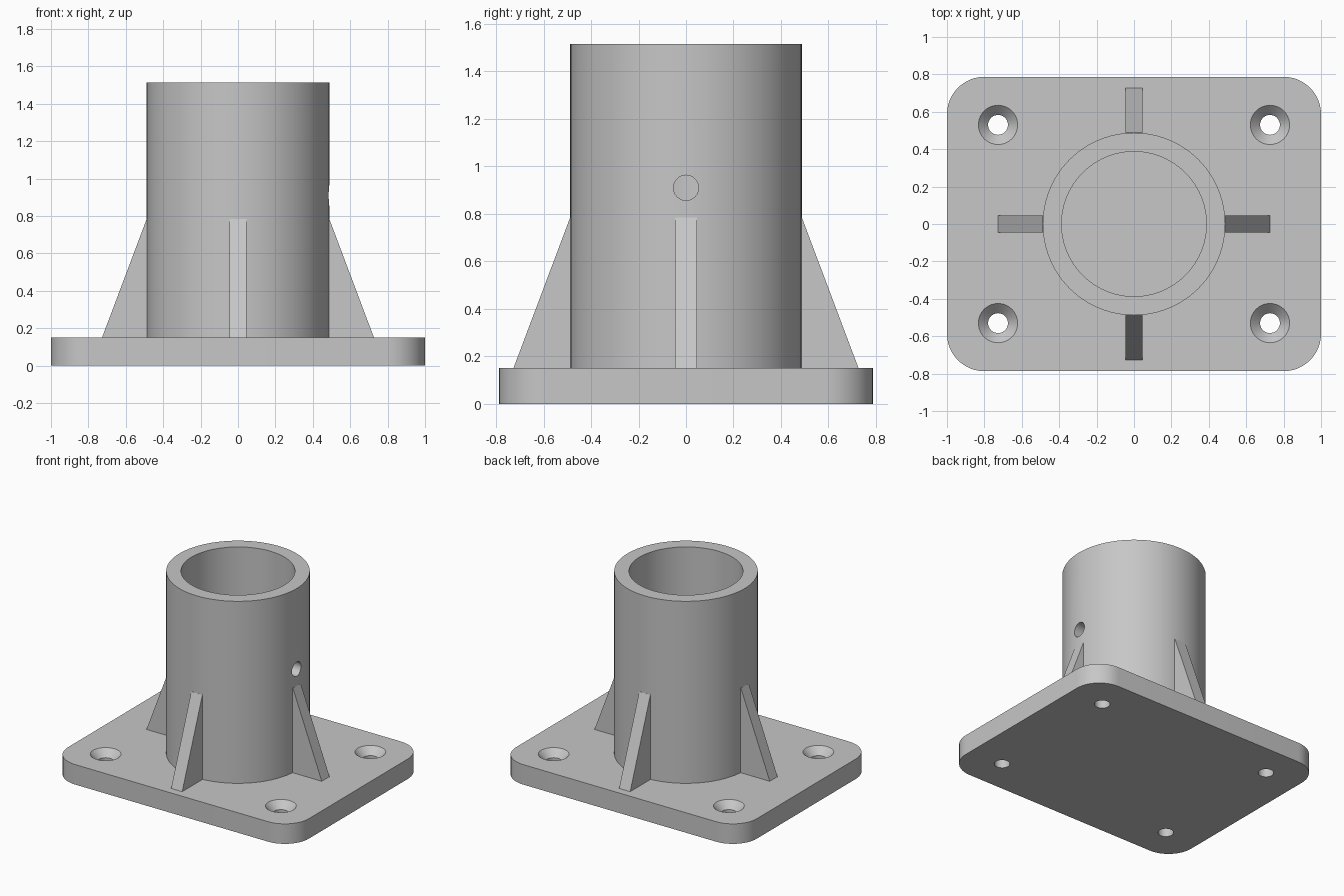
import bpy, bmesh, math
from mathutils import Matrix, Vector

PLATE_X, PLATE_Y, PLATE_Z, CORNER = 1.0, 0.787, 0.15, 0.2
TUBE_R, BORE_R, TUBE_TOP = 0.488, 0.387, 1.515
EMBED = 0.1  # height inside the plate where upright parts start

cube = bpy.data.objects.get("Cube")
if cube:
    bpy.data.objects.remove(cube, do_unlink=True)

grey = bpy.data.materials.new("light_grey")
grey.use_nodes = True
colour = (0.57, 0.57, 0.57, 1)
grey.diffuse_color = colour
grey.node_tree.nodes["Principled BSDF"].inputs["Base Color"].default_value = colour


def make_object(name, bm):
    bmesh.ops.recalc_face_normals(bm, faces=bm.faces)
    mesh = bpy.data.meshes.new(name)
    bm.to_mesh(mesh)
    bm.free()
    mesh.materials.append(grey)
    obj = bpy.data.objects.new(name, mesh)
    bpy.context.collection.objects.link(obj)
    return obj


def lathe(name, profile, steps):
    """Revolve a closed (radius, height) profile about z."""
    bm = bmesh.new()
    verts = [bm.verts.new((r, 0, z)) for r, z in profile]
    edges = [bm.edges.new((v, verts[i - 1])) for i, v in enumerate(verts)]
    bmesh.ops.spin(bm, geom=verts + edges, cent=(0, 0, 0), axis=(0, 0, 1),
                   angle=math.tau, steps=steps)
    bmesh.ops.remove_doubles(bm, verts=bm.verts, dist=0.0001)
    bmesh.ops.dissolve_degenerate(bm, edges=bm.edges, dist=0.0001)
    return make_object(name, bm)


def extrude(name, points, offset):
    """Extrude a closed outline along an offset vector."""
    bm = bmesh.new()
    face = bm.faces.new([bm.verts.new(p) for p in points])
    result = bmesh.ops.extrude_face_region(bm, geom=[face], use_keep_orig=True)
    moved = [g for g in result["geom"] if isinstance(g, bmesh.types.BMVert)]
    bmesh.ops.translate(bm, verts=moved, vec=offset)
    return make_object(name, bm)


def activate(obj):
    bpy.ops.object.select_all(action="DESELECT")
    obj.select_set(True)
    bpy.context.view_layer.objects.active = obj


def cut(obj, cutter):
    cutter.hide_render = True
    mod = obj.modifiers.new("cut", "BOOLEAN")
    mod.operation, mod.solver, mod.object = "DIFFERENCE", "EXACT", cutter
    activate(obj)
    bpy.ops.object.modifier_apply(modifier=mod.name)
    bpy.data.objects.remove(cutter, do_unlink=True)


def smooth(obj):
    activate(obj)
    bpy.ops.object.shade_smooth_by_angle(angle=math.radians(30))


# Base plate with rounded corners
outline = []
for quarter, (sx, sy) in enumerate([(1, 1), (-1, 1), (-1, -1), (1, -1)]):
    for i in range(13):
        a = (quarter + i / 12) * math.pi / 2
        outline.append((sx * (PLATE_X - CORNER) + CORNER * math.cos(a),
                        sy * (PLATE_Y - CORNER) + CORNER * math.sin(a), 0))
plate = extrude("base_plate", outline, (0, 0, PLATE_Z))

# Countersunk screw holes
for sx in (-1, 1):
    for sy in (-1, 1):
        screw = lathe("screw_cutter", [(0, -0.1), (0.053, -0.1), (0.053, 0.098),
                                       (0.105, PLATE_Z), (0.115, 0.16), (0, 0.16)], 40)
        screw.data.transform(Matrix.Translation((sx * 0.727, sy * 0.53, 0)))
        cut(plate, screw)
smooth(plate)

# Upright tube with a set-screw hole on its left side
tube = lathe("tube", [(BORE_R, EMBED), (TUBE_R, EMBED),
                      (TUBE_R, TUBE_TOP), (BORE_R, TUBE_TOP)], 96)
pin = lathe("pin_cutter", [(0, 0.2), (0.053, 0.2), (0.053, 0.7), (0, 0.7)], 40)
pin.data.transform(Matrix.Translation((0, 0, 0.91)) @ Matrix.Rotation(math.pi / 2, 4, "Y"))
cut(tube, pin)
smooth(tube)

# Four tapered ribs, their inner ends buried in the tube wall
for i, side in enumerate(("left", "back", "right", "front")):
    half = 0.046
    profile = [(0.45, EMBED), (0.727, EMBED), (0.727, PLATE_Z),
               (TUBE_R, 0.785), (0.45, 0.785)]
    rib = extrude(side + "_rib", [(r, -half, z) for r, z in profile],
                  Vector((0, 2 * half, 0)))
    rib.data.transform(Matrix.Rotation(i * math.pi / 2, 4, "Z"))
